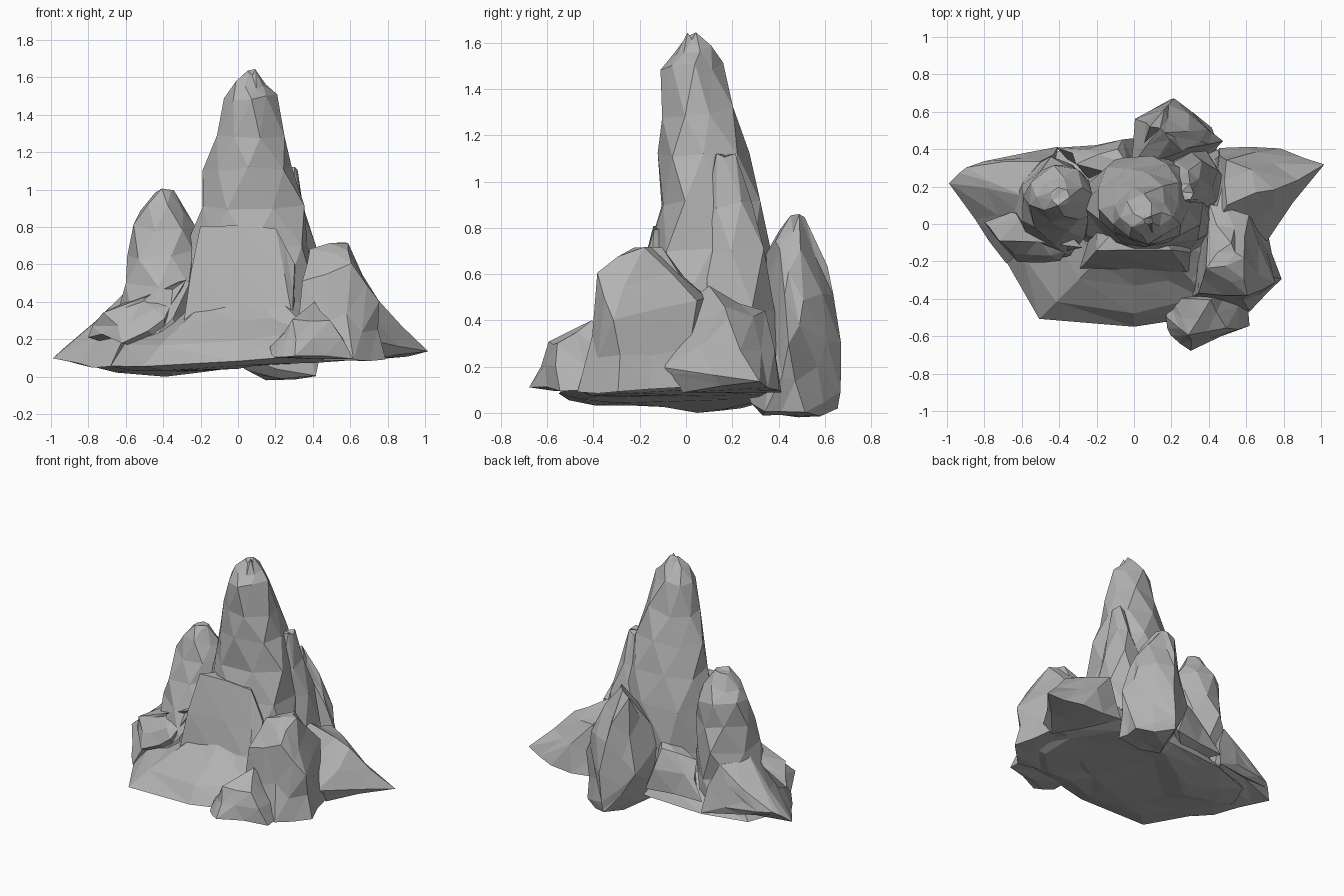
import bpy
import bmesh
import math
import random
from mathutils import Vector

if "Cube" in bpy.data.objects:
    bpy.data.objects.remove(bpy.data.objects["Cube"], do_unlink=True)

stone = bpy.data.materials.new("grey stone")
stone.use_nodes = True
colour = (0.45, 0.45, 0.45, 1)
stone.diffuse_color = colour
shader = next(node for node in stone.node_tree.nodes if node.type == "BSDF_PRINCIPLED")
shader.inputs["Base Color"].default_value = colour
shader.inputs["Roughness"].default_value = 0.9


def finish(name, bm):
    """Turn a bmesh into a flat shaded stone object."""
    bmesh.ops.recalc_face_normals(bm, faces=bm.faces)
    mesh = bpy.data.meshes.new(name)
    bm.to_mesh(mesh)
    bm.free()
    mesh.materials.append(stone)
    rock = bpy.data.objects.new(name, mesh)
    bpy.context.collection.objects.link(rock)


def loft(name, bm, rings):
    """Join staggered rings with strips of triangles and close both ends."""
    for lower, upper in zip(rings, rings[1:]):
        for i in range(len(lower)):
            j = (i + 1) % len(lower)
            bm.faces.new((lower[i], lower[j], upper[i]))
            bm.faces.new((lower[j], upper[j], upper[i]))
    bm.faces.new(rings[0])
    bm.faces.new(rings[-1])
    bmesh.ops.triangulate(bm, faces=bm.faces)
    finish(name, bm)


def halfway(sections):
    """Add a section in the middle of each neighbouring pair."""
    result = [sections[0]]
    for below, above in zip(sections, sections[1:]):
        result.append([(a + b) / 2 for a, b in zip(below, above)])
        result.append(above)
    return result


def pillar(name, sections, sides=8, rough=0.1, seed=1):
    """Faceted column through boxes given as (z, x min, x max, y min, y max)."""
    rng = random.Random(seed)
    bm = bmesh.new()
    rings = []
    for level, (z, left, right, front, back) in enumerate(halfway(sections)):
        ring = []
        for i in range(sides):
            angle = math.tau * (i + level / 2) / sides + rng.uniform(-rough, rough)
            reach = 1 + rng.uniform(-rough, rough)
            x = (left + right) / 2 + (right - left) / 2 * reach * math.cos(angle)
            y = (front + back) / 2 + (back - front) / 2 * reach * math.sin(angle)
            ring.append(bm.verts.new((x, y, z + rng.uniform(-rough, rough) / 4)))
        rings.append(ring)
    loft(name, bm, rings)


def skirt(name, outline, layers, tilt, seed=1):
    """Spreading base: the outline shrunk towards the middle at each height."""
    rng = random.Random(seed)
    bm = bmesh.new()
    rings = []
    for z, scale in layers:
        ring = []
        for x, y in outline:
            grow = scale * rng.uniform(0.96, 1.02)
            height = z + tilt * x + rng.uniform(-tilt, tilt) / 4
            ring.append(bm.verts.new((x * grow, y * grow, height)))
        rings.append(ring)
    loft(name, bm, rings)


def boulder(name, points, rough=0.02, seed=1):
    """Convex chunk around a few corners, broken into uneven facets."""
    rng = random.Random(seed)
    bm = bmesh.new()
    for point in points:
        bm.verts.new(point)
    bmesh.ops.convex_hull(bm, input=bm.verts)
    corners = set(bm.verts)
    bmesh.ops.subdivide_edges(bm, edges=bm.edges, cuts=1, use_grid_fill=True)
    bmesh.ops.triangulate(bm, faces=bm.faces)
    for vert in bm.verts:
        if vert not in corners:
            vert.co += Vector([rng.uniform(-rough, rough) for axis in range(3)])
    finish(name, bm)


# Broad base with a shallow, tilted underside
skirt("base_skirt",
      [(0.7, -0.3), (0.7, 0), (0.5, 0.4), (0, 0.4), (-0.4, 0.4), (-0.7, 0.3), (-0.8, 0.1),
       (-0.7, -0.2), (-0.5, -0.5), (0, -0.57), (0.3, -0.5), (0.5, -0.5)],
      [(0.05, 0.5), (0.06, 0.8), (0.09, 1), (0.2, 0.85), (0.3, 0.6), (0.4, 0.4)],
      tilt=0.05, seed=4)

# Tall central spire, narrowing to a blunt point
pillar("central_spire",
       [(0.1, -0.4, 0.5, -0.3, 0.4), (0.7, -0.26, 0.4, -0.16, 0.37),
        (1.1, -0.19, 0.31, -0.12, 0.26), (1.5, -0.08, 0.2, -0.11, 0.16),
        (1.63, 0.05, 0.1, 0, 0.05)], seed=7)

# Flat slab of wall below the spire
boulder("front_wall",
        [(-0.3, -0.25, 0.3), (0.3, -0.28, 0.3), (0.3, -0.15, 0.6), (0.2, -0.14, 0.8),
         (-0.2, -0.14, 0.8), (-0.2, 0.1, 0.3), (0.3, 0.1, 0.3), (0, 0.1, 0.8)],
        rough=0.01, seed=2)

# Shoulder rock against the spire
pillar("spire_shoulder",
       [(0.2, 0.1, 0.5, 0, 0.4), (0.7, 0.17, 0.41, 0.05, 0.35), (1.1, 0.25, 0.32, 0.12, 0.22)],
       sides=6, seed=5)

# Secondary peak on the right, spreading at its foot
pillar("right_peak",
       [(0.1, -0.7, -0.2, -0.2, 0.36), (0.5, -0.6, -0.2, -0.12, 0.35),
        (0.8, -0.58, -0.22, 0, 0.32), (1, -0.45, -0.34, 0.1, 0.2)], sides=7, seed=11)
boulder("right_peak_foot",
        [(-0.8, 0, 0.2), (-0.7, -0.06, 0.35), (-0.5, -0.1, 0.4), (-0.4, -0.2, 0.3),
         (-0.6, -0.2, 0.2), (-0.3, -0.1, 0.5), (-0.5, 0.1, 0.45), (-0.4, 0, 0.1)],
        rough=0.03, seed=12)

# Upright blocky rock on the left
boulder("left_block",
        [(0.3, -0.4, 0.1), (0.6, -0.46, 0.1), (0.78, -0.3, 0.1), (0.7, 0, 0.1), (0.3, 0, 0.1),
         (0.35, -0.36, 0.5), (0.75, -0.3, 0.4), (0.6, -0.37, 0.6), (0.4, -0.23, 0.7),
         (0.6, -0.2, 0.72), (0.5, -0.1, 0.71), (0.6, 0.04, 0.5), (0.4, 0.1, 0.5)], seed=14)

# Low boulder at the front left
boulder("front_boulder",
        [(0.17, -0.5, 0.15), (0.2, -0.6, 0.1), (0.3, -0.67, 0.12), (0.62, -0.55, 0.1),
         (0.6, -0.3, 0.1), (0.2, -0.4, 0.1), (0.3, -0.6, 0.3), (0.5, -0.56, 0.3),
         (0.4, -0.4, 0.4), (0.2, -0.4, 0.2)], rough=0.01, seed=17)

# Standing rock at the back, reaching the ground
boulder("back_rock",
        [(0.1, 0.35, 0), (0.4, 0.35, 0), (0.4, 0.5, 0), (0.2, 0.66, 0), (0, 0.25, 0.1),
         (0.2, 0.68, 0.1), (0.46, 0.45, 0.3), (0, 0.55, 0.3), (0, 0.3, 0.5), (0.2, 0.65, 0.5),
         (0.4, 0.5, 0.5), (0.1, 0.54, 0.8), (0.15, 0.5, 0.87), (0.2, 0.4, 0.8), (0.3, 0.4, 0.7)],
        seed=20)

# Low rock between the back rock and the right peak
boulder("back_foot",
        [(-0.4, 0.4, 0.15), (0, 0.47, 0.15), (-0.1, 0.4, 0.45), (-0.3, 0.34, 0.4),
         (0, 0.2, 0.5), (-0.2, 0.2, 0.1)], seed=21)

# Pointed spurs at both ends
boulder("left_spur",
        [(1, 0.3, 0.12), (0.8, 0.4, 0.1), (0.7, 0, 0.1), (0.7, -0.1, 0.2), (0.77, 0.2, 0.4),
         (0.5, 0.1, 0.54), (0.5, 0.36, 0.43), (0.45, 0.4, 0.1), (0.4, 0, 0.5)], seed=23)
boulder("right_spur",
        [(-1, 0.23, 0.11), (-0.9, 0.32, 0.16), (-0.7, 0.36, 0.2), (-0.5, 0.33, 0.4),
         (-0.6, 0.15, 0.46), (-0.8, 0.17, 0.26), (-0.7, -0.2, 0.07), (-0.5, -0.1, 0.36),
         (-0.4, 0.4, 0.1), (-0.85, 0.05, 0.06)], seed=26)
